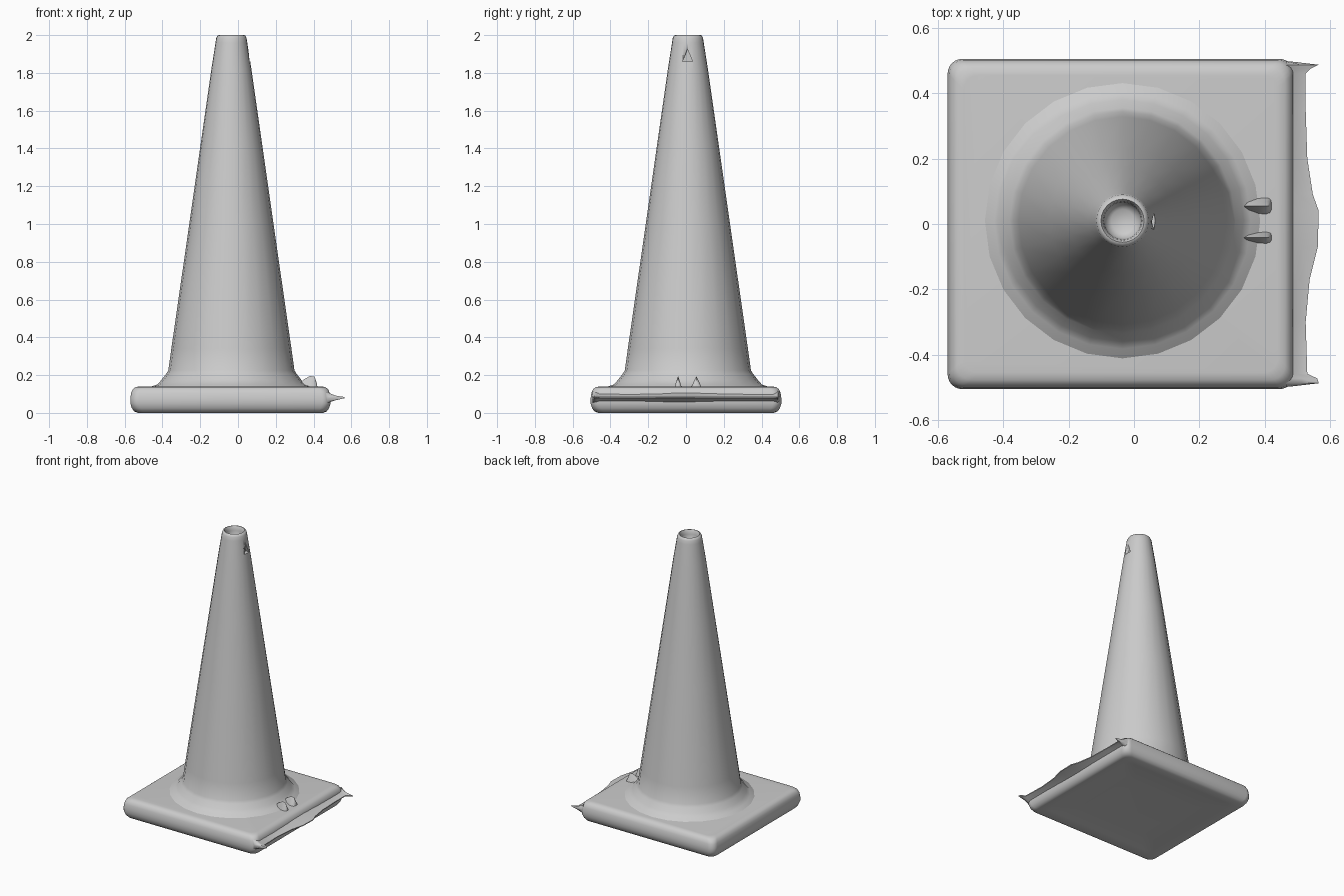
import bpy, bmesh
from math import cos, sin, pi, radians

if "Cube" in bpy.data.objects:
    bpy.data.objects.remove(bpy.data.objects["Cube"])

CX, CY = -0.035, 0.01   # cone axis


def make(name, rings, closed=True, cap=True, angle=40):
    """Loft a list of point rings into a smooth-shaded mesh object."""
    bm = bmesh.new()
    vr = [[bm.verts.new(p) for p in r] for r in rings]
    n = len(vr[0])
    for a, b in zip(vr, vr[1:]):
        for i in range(n if closed else n - 1):
            j = (i + 1) % n
            bm.faces.new((a[i], a[j], b[j], b[i]))
    if cap:
        bm.faces.new(vr[0][::-1])
        bm.faces.new(vr[-1])
    bmesh.ops.recalc_face_normals(bm, faces=bm.faces)
    me = bpy.data.meshes.new(name)
    bm.to_mesh(me)
    bm.free()
    ob = bpy.data.objects.new(name, me)
    bpy.context.collection.objects.link(ob)
    bpy.ops.object.select_all(action='DESELECT')
    ob.select_set(True)
    bpy.context.view_layer.objects.active = ob
    bpy.ops.object.shade_smooth_by_angle(angle=radians(angle))
    return ob


def circle(r, z, n=24):
    return [(CX + r * cos(2 * pi * i / n), CY + r * sin(2 * pi * i / n), z) for i in range(n)]


def rounded_rect(inset, z, rad=0.045, steps=6):
    hx, hy = 0.53 - inset, 0.505 - inset
    pts = []
    for k, (sx, sy) in enumerate(((1, 1), (-1, 1), (-1, -1), (1, -1))):
        for s in range(steps + 1):
            a = pi / 2 * (k + s / steps)
            pts.append((-0.04 + sx * (hx - rad) + rad * cos(a),
                        sy * (hy - rad) + rad * sin(a), z))
    return pts


# Square base slab with soft edges and a slightly hollow underside
make("base", [rounded_rect(i, z) for i, z in (
    (0.25, 0.016), (0.10, 0.008), (0.04, 0.0), (0.02, 0.008), (0.008, 0.025),
    (0.0, 0.05), (0.0, 0.075), (0.004, 0.105), (0.013, 0.125),
    (0.028, 0.137), (0.05, 0.14))], angle=60)

# Cone body with flared foot, rolled rim and recessed top
cone = make("cone", [circle(r, z) for r, z in (
    (0.43, 0.13), (0.42, 0.141), (0.392, 0.15), (0.37, 0.175), (0.345, 0.207),
    (0.334, 0.225), (0.318, 0.34), (0.223, 1.0), (0.163, 1.42), (0.106, 1.82),
    (0.084, 1.96), (0.080, 1.985), (0.073, 1.998), (0.066, 2.0),
    (0.060, 1.99), (0.057, 1.97), (0.053, 1.92), (0.035, 1.905))], angle=60)

# Small triangular notch near the top of the cone
notch = make("notch_cutter", [[(x, -0.018, 1.86), (x, 0.035, 1.86), (x, 0.008, 1.925)]
                              for x in (0.037, 0.12)])
notch.hide_render = True
notch.hide_viewport = True
cut = cone.modifiers.new("notch", 'BOOLEAN')
cut.operation = 'DIFFERENCE'
cut.object = notch
cut.solver = 'EXACT'

# Thin ragged lip along the right edge of the base
outline = [(-0.497, 0.48), (-0.487, 0.565), (-0.472, 0.56), (-0.458, 0.53), (-0.3, 0.525),
           (-0.17, 0.537), (-0.07, 0.562), (0.04, 0.565), (0.09, 0.547), (0.2, 0.53),
           (0.35, 0.525), (0.46, 0.525), (0.475, 0.54), (0.487, 0.565), (0.497, 0.48)]
rings = []
for y, x in outline:
    m = 0.47 + 0.45 * (x - 0.47)
    rings.append([(0.465, y, 0.05), (m, y, 0.066), (x, y, 0.078),
                  (x, y, 0.084), (m, y, 0.092), (0.465, y, 0.115)])
make("edge_lip", rings, angle=60)

# Two little flaps on the slab beside the cone foot
for name, y, w in (("flap_front", -0.042, 0.018), ("flap_back", 0.055, 0.026)):
    rings = []
    for x, h, s in ((0.32, 0.150, 0.4), (0.35, 0.178, 0.7), (0.38, 0.195, 1.0),
                    (0.405, 0.192, 1.1), (0.415, 0.165, 1.0), (0.42, 0.14, 0.9)):
        rings.append([(x, y - w * s, 0.132), (x, y - w * s * 0.5, (h + 0.14) / 2),
                      (x, y, h), (x, y + w * s * 0.5, (h + 0.14) / 2),
                      (x, y + w * s, 0.132)])
    make(name, rings, angle=60)
